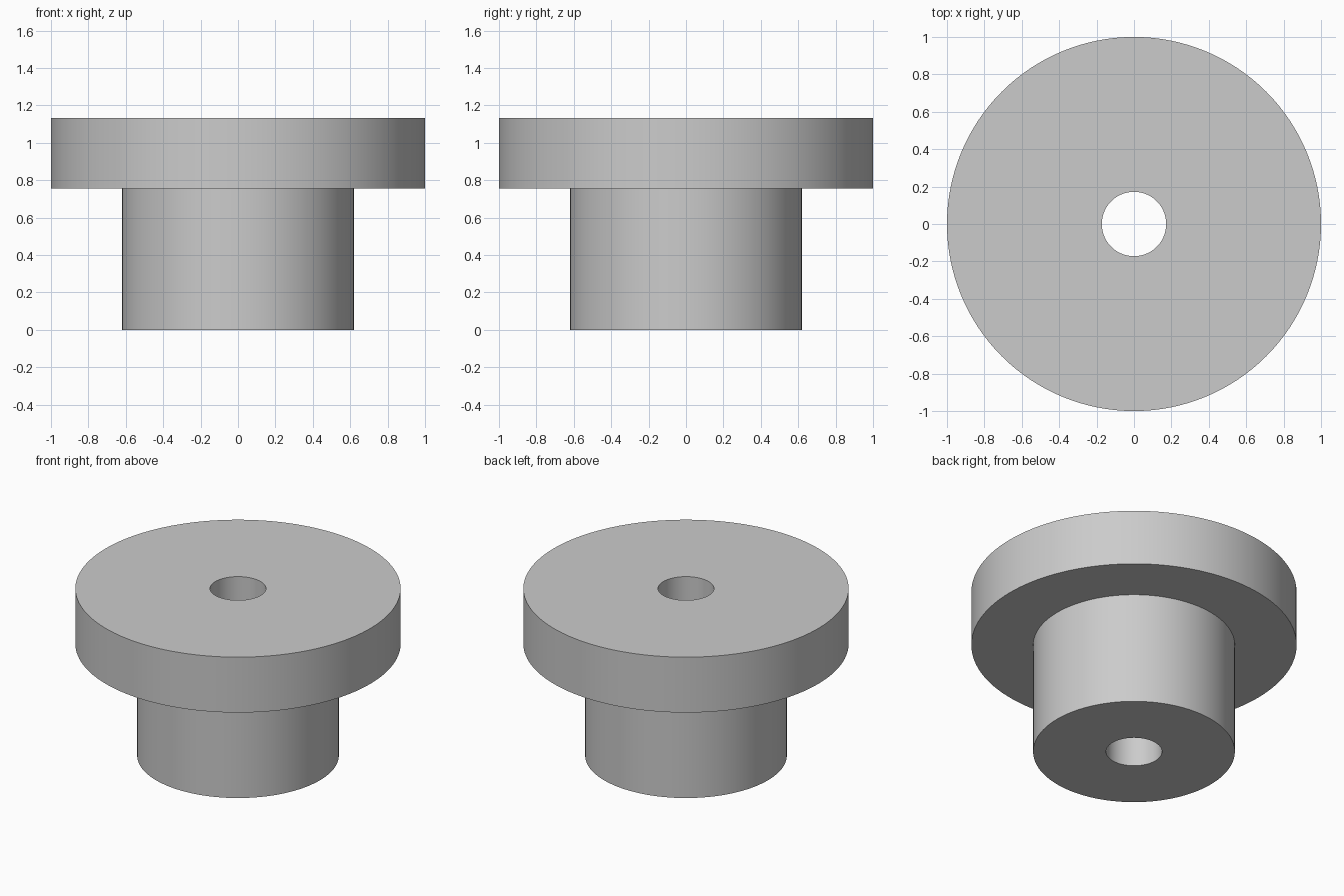
import bpy
import bmesh
import math
from mathutils import Matrix, Vector

cube = bpy.data.objects.get("Cube")
if cube:
    bpy.data.objects.remove(cube, do_unlink=True)

SEGMENTS = 128
BORE, HUB, FLANGE = 0.172, 0.62, 1.0     # radii
SHOULDER, TOP = 0.757, 1.133             # heights

# Plain grey material
grey = bpy.data.materials.new("light_grey")
grey.use_nodes = True
colour = (0.6, 0.6, 0.6, 1.0)
grey.diffuse_color = colour
grey.node_tree.nodes["Principled BSDF"].inputs["Base Color"].default_value = colour


def lathe(name, profile):
    """Revolve a closed (radius, height) profile around z."""
    bm = bmesh.new()
    rings = []
    for i in range(SEGMENTS):
        turn = Matrix.Rotation(math.tau * i / SEGMENTS, 3, 'Z')
        rings.append([bm.verts.new(turn @ Vector((r, 0, z))) for r, z in profile])
    for i, ring in enumerate(rings):
        after = rings[(i + 1) % SEGMENTS]
        for j in range(len(profile)):
            k = (j + 1) % len(profile)
            bm.faces.new((ring[j], after[j], after[k], ring[k]))
    bmesh.ops.recalc_face_normals(bm, faces=bm.faces)
    mesh = bpy.data.meshes.new(name)
    bm.to_mesh(mesh)
    bm.free()
    mesh.materials.append(grey)
    obj = bpy.data.objects.new(name, mesh)
    bpy.context.collection.objects.link(obj)
    return obj


# Hub and wide flange in one solid, with a bore right through
bushing = lathe("flanged_bushing", [
    (BORE, 0), (HUB, 0), (HUB, SHOULDER),
    (FLANGE, SHOULDER), (FLANGE, TOP), (BORE, TOP),
])

# Round walls smooth, rims sharp
bpy.ops.object.select_all(action='DESELECT')
bushing.select_set(True)
bpy.context.view_layer.objects.active = bushing
bpy.ops.object.shade_smooth_by_angle(angle=math.radians(30))
